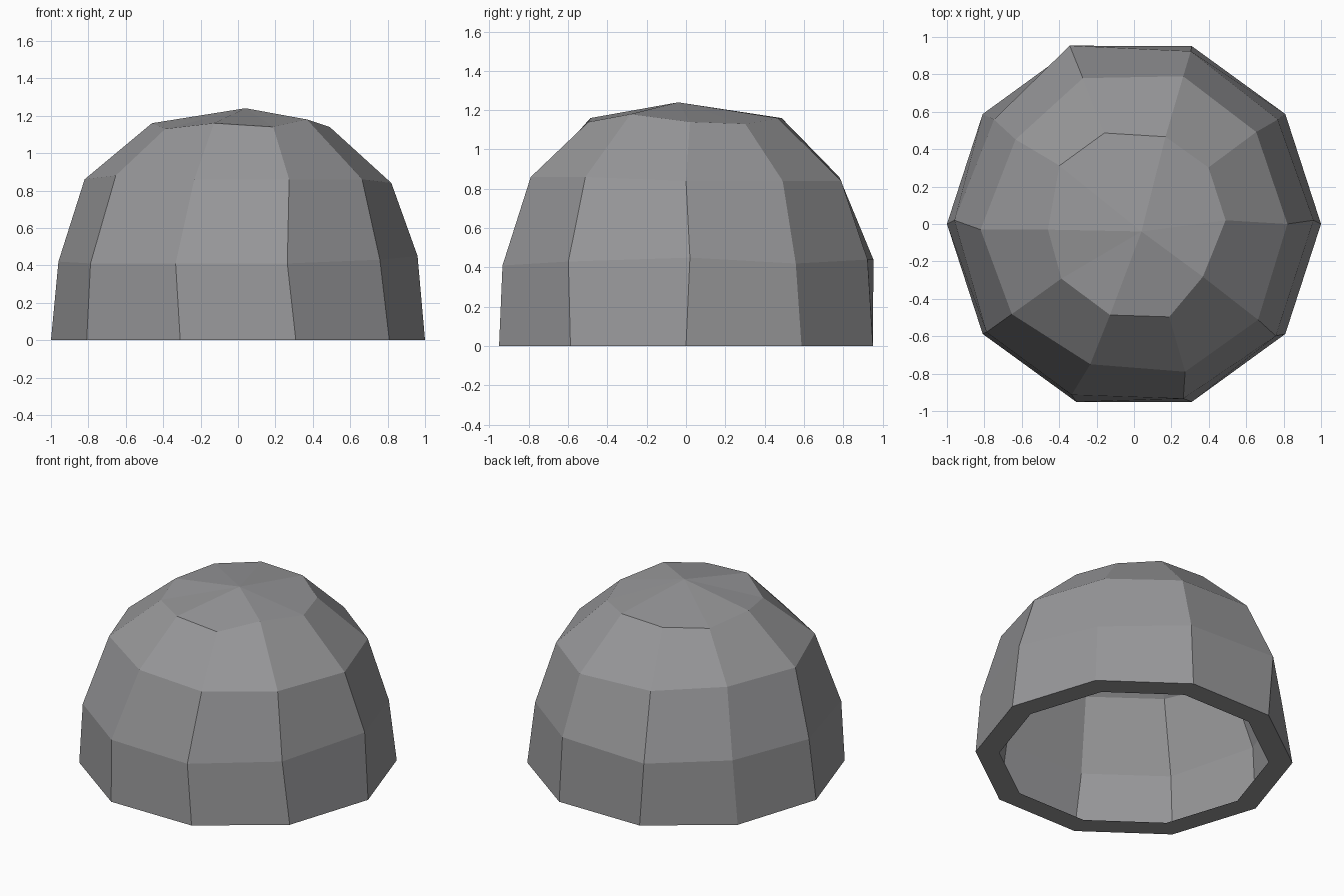
import bpy
import bmesh
from math import cos, sin, radians

default_cube = bpy.data.objects.get("Cube")
if default_cube:
    bpy.data.objects.remove(default_cube, do_unlink=True)

SIDES = 10

# Hand-hewn irregularity of each ring, in hundredths: x, y and z shifts by corner
ROUGH_LOW = ([1, 0, 1, -5, 2, -1, -2, -4, -3, -1],
             [2, 0, 2, 5, 0, 2, -2, -1, -3, -4],
             [3, 0, 2, 2, 0, 0, -1, -1, -1, 1])
ROUGH_MID = ([0, -1, 1, -2, 3, 0, 1, 2, 2, 0],
             [0, 1, 1, 0, -3, -3, 0, 3, -1, -3],
             [-2, -2, -2, 0, 0, 0, 2, 0, 0, 0])
ROUGH_HIGH = ([1, 1, 2, -1, -1, 2, 0, 2, 4, -2],
              [2, 2, 1, 3, 3, -3, -1, -3, -4, 0],
              [-1, -2, 1, 1, 0, 1, -2, 1, -1, 3])
EVEN = ([0] * SIDES,) * 3


def add_ring(bm, radius, height, rough):
    """One ring of corners, nudged off the regular polygon."""
    ring = []
    for k in range(SIDES):
        angle = radians(360 / SIDES * k)
        dx, dy, dz = (shift[k] / 100 for shift in rough)
        ring.append(bm.verts.new((radius * cos(angle) + dx,
                                  radius * sin(angle) + dy,
                                  height + dz)))
    return ring


def bridge(bm, lower, upper):
    """Quads between two rings, facing outward or down."""
    for k in range(SIDES):
        n = (k + 1) % SIDES
        bm.faces.new((lower[k], lower[n], upper[n], upper[k]))


bm = bmesh.new()

# Flat rim underneath, then the dome's walls rising from its outer edge
levels = [(0.85, 0, EVEN), (1, 0, EVEN), (0.95, 0.42, ROUGH_LOW),
          (0.82, 0.86, ROUGH_MID), (0.48, 1.15, ROUGH_HIGH)]
rings = [add_ring(bm, *level) for level in levels]
for lower, upper in zip(rings, rings[1:]):
    bridge(bm, lower, upper)

# Cap: a fan of triangles meeting at an off-centre tip
tip = bm.verts.new((0.04, -0.04, 1.24))
for k in range(SIDES):
    bm.faces.new((rings[-1][k], rings[-1][(k + 1) % SIDES], tip))

mesh = bpy.data.meshes.new("dome_shell")
bm.to_mesh(mesh)
bm.free()
dome = bpy.data.objects.new("dome_shell", mesh)
bpy.context.collection.objects.link(dome)

# Plain grey
grey = bpy.data.materials.new("stone_grey")
grey.use_nodes = True
colour = (0.31, 0.31, 0.32, 1)
grey.diffuse_color = colour
grey.node_tree.nodes["Principled BSDF"].inputs["Base Color"].default_value = colour
mesh.materials.append(grey)
